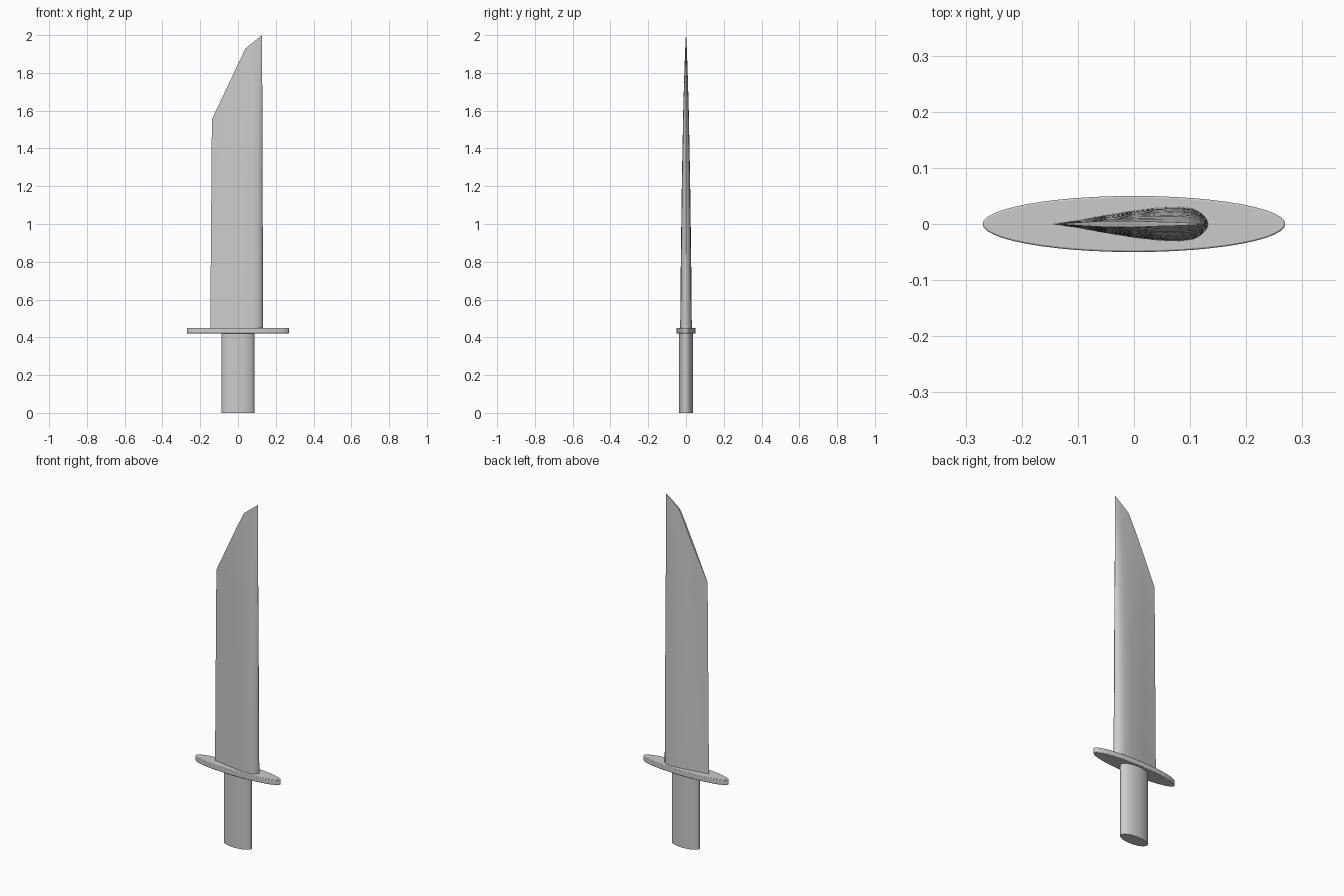
import bpy, bmesh

if "Cube" in bpy.data.objects:
    bpy.data.objects.remove(bpy.data.objects["Cube"])


def interp(pts, v):
    for (a, fa), (b, fb) in zip(pts, pts[1:]):
        if v <= b:
            return fa + (fb - fa) * (v - a) / (b - a)
    return pts[-1][1]


def finish(obj, name, angle=0.6):
    obj.name = name
    bpy.ops.object.select_all(action='DESELECT')
    obj.select_set(True)
    bpy.context.view_layer.objects.active = obj
    bpy.ops.object.transform_apply(location=False, rotation=False, scale=True)
    bpy.ops.object.shade_smooth_by_angle(angle=angle)


def oval(name, rx, ry, z0, z1, bevel=0):
    bpy.ops.mesh.primitive_cylinder_add(vertices=48, radius=1, depth=z1 - z0,
                                        location=(0, 0, (z0 + z1) / 2))
    obj = bpy.context.object
    obj.scale = (rx, ry, 1)
    finish(obj, name)
    if bevel:
        mod = obj.modifiers.new("rounding", 'BEVEL')
        mod.width, mod.segments = bevel, 2


# Oval grip and guard
oval("grip", 0.087, 0.038, 0, 0.425)
oval("guard", 0.27, 0.05, 0.42, 0.45, 0.003)

# Blade: teardrop section (x, half thickness), slanted tip, taper with height
section = [(-0.147, 0), (-0.1, 0.007), (-0.05, 0.0165), (0, 0.0245), (0.042, 0.0295),
           (0.08, 0.031), (0.105, 0.028), (0.12, 0.02), (0.13, 0.009), (0.133, 0)]
tip = [(-0.147, 1.555), (0.042, 1.93), (0.133, 2.0)]
taper = [(0.43, 1.0), (0.8, 0.89), (1.2, 0.72), (1.6, 0.48), (1.8, 0.29), (1.92, 0.15), (2.0, 0.04)]
outline = section + [(x, -h) for x, h in section[-2:0:-1]]
base, levels = 0.43, 14

bm = bmesh.new()
rings = []
for i in range(levels + 1):
    ring = []
    for x, y in outline:
        z = base + (interp(tip, x) - base) * i / levels
        narrow = 1 - (0.06 if x < 0 else 0.03) * (z - base) / 1.13
        ring.append(bm.verts.new((x * narrow, y * interp(taper, z), z)))
    rings.append(ring)
n = len(outline)
for a, b in zip(rings, rings[1:]):
    for j in range(n):
        k = (j + 1) % n
        bm.faces.new((a[j], a[k], b[k], b[j]))
# Close both ends with strips across the thickness
m = len(section)
for ring in (rings[0], rings[-1]):
    for j in range(m - 1):
        quad = [ring[j], ring[j + 1], ring[(n - j - 1) % n], ring[(n - j) % n]]
        bm.faces.new(list(dict.fromkeys(quad)))
bmesh.ops.recalc_face_normals(bm, faces=bm.faces)
mesh = bpy.data.meshes.new("blade")
bm.to_mesh(mesh)
bm.free()
blade = bpy.data.objects.new("blade", mesh)
bpy.context.collection.objects.link(blade)
finish(blade, "blade", 0.7)
